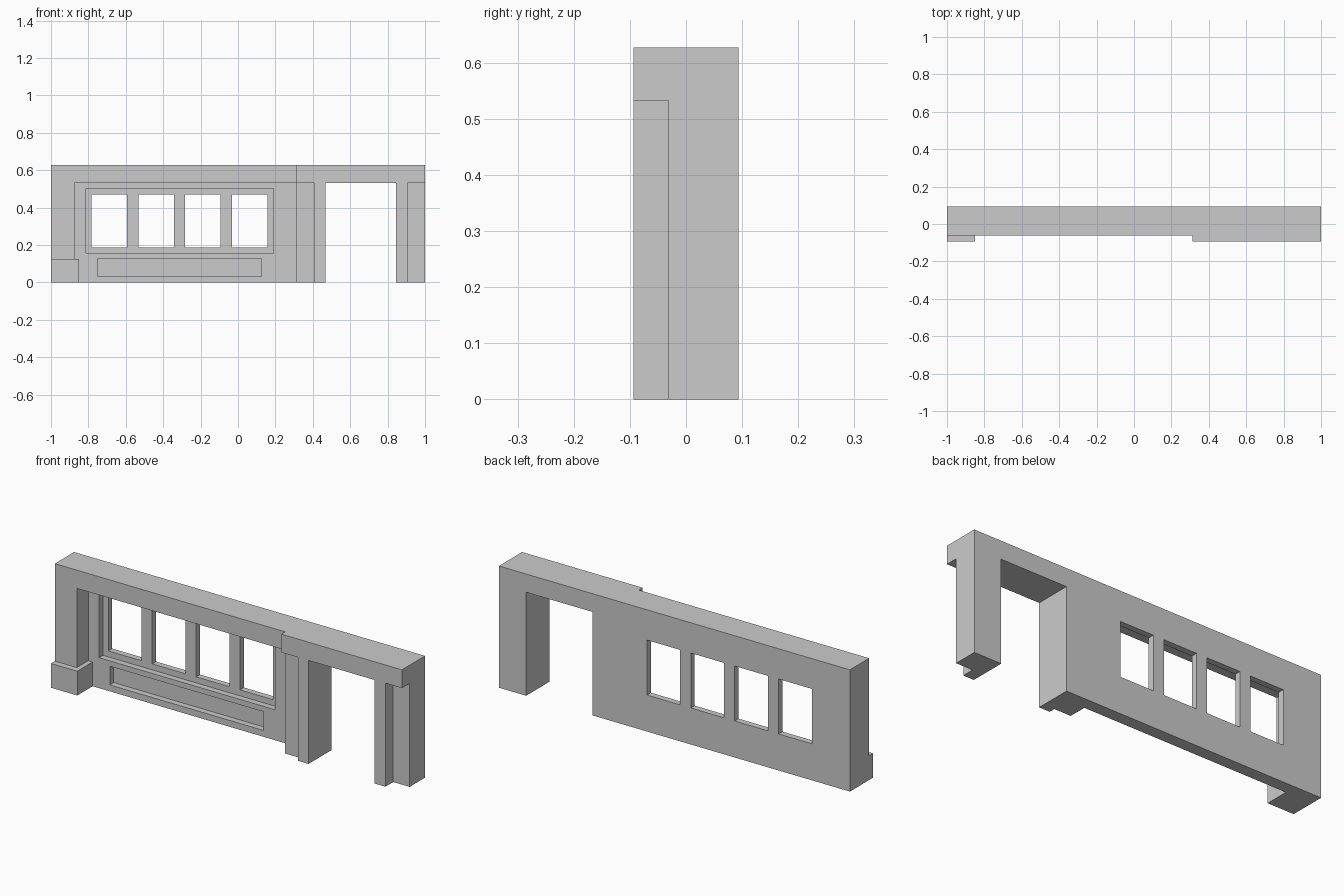
import bpy, bmesh

if "Cube" in bpy.data.objects:
    bpy.data.objects.remove(bpy.data.objects["Cube"])


def prism(name, outline, y0, y1):
    """Solid made from an (x, z) outline extruded from y0 to y1."""
    bm = bmesh.new()
    face = bm.faces.new([bm.verts.new((x, y0, z)) for x, z in outline])
    ext = bmesh.ops.extrude_face_region(bm, geom=[face])
    verts = [v for v in ext["geom"] if isinstance(v, bmesh.types.BMVert)]
    bmesh.ops.translate(bm, verts=verts, vec=(0, y1 - y0, 0))
    bmesh.ops.recalc_face_normals(bm, faces=bm.faces)
    mesh = bpy.data.meshes.new(name)
    bm.to_mesh(mesh)
    bm.free()
    obj = bpy.data.objects.new(name, mesh)
    bpy.context.collection.objects.link(obj)
    return obj


def rect(x0, x1, z0, z1):
    return [(x0, z0), (x1, z0), (x1, z1), (x0, z1)]


TOP, HEAD, PLINTH = 0.627, 0.533, 0.125
FRONT, BACK = -0.094, 0.094
BELOW, BEFORE = -0.1, -0.2

wall = prism("shopfront_wall", rect(-1, 1, 0, TOP), FRONT, BACK)


def carve(name, outline, y0, y1):
    cutter = prism(name, outline, y0, y1)
    cutter.hide_render = True
    cutter.hide_set(True)
    mod = wall.modifiers.new(name, "BOOLEAN")
    mod.operation = "DIFFERENCE"
    mod.solver = "EXACT"
    mod.object = cutter


# Left half of the facade sits further back, leaving the corner plinth proud
carve("facade_setback_cutter", rect(-1.1, 0.3125, PLINTH, 0.8), BEFORE, -0.0625)

# Deep shop window bay, stepping around the plinth
carve("bay_cutter", [(-0.85, BELOW), (0.3125, BELOW), (0.3125, HEAD),
                     (-0.875, HEAD), (-0.875, PLINTH), (-0.85, PLINTH)],
      BEFORE, 0.031)

# Stepped pilasters either side of the doorway
carve("inner_pilaster_cutter", rect(0.2, 0.407, BELOW, HEAD), BEFORE, -0.0625)
carve("outer_pilaster_cutter", rect(0.906, 1.1, BELOW, HEAD), BEFORE, -0.031)

# Doorway
carve("doorway_cutter", rect(0.468, 0.845, BELOW, HEAD), BEFORE, 0.2)

# Sunken window surround and the panel below it
carve("window_surround_cutter", rect(-0.8135, 0.1885, 0.157, 0.502), 0.0, 0.0625)
carve("lower_panel_cutter", rect(-0.752, 0.125, 0.033, 0.129), 0.0, 0.0625)

# Row of four window openings
for i in range(4):
    x = -0.7825 + 0.25 * i
    carve(f"window_cutter_{i + 1}", rect(x, x + 0.189, 0.188, 0.471), 0.04, 0.2)
